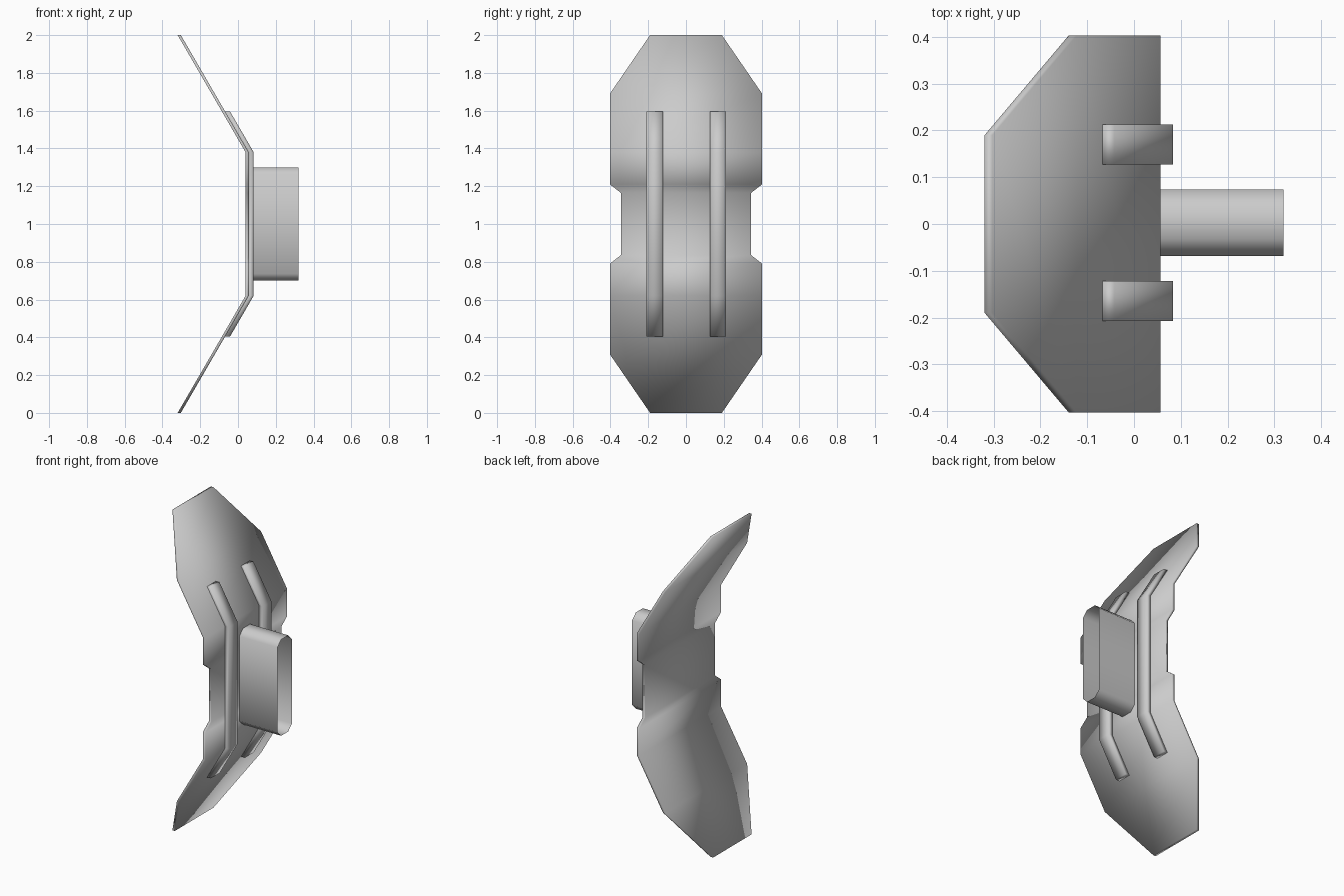
import bpy

cube = bpy.data.objects.get("Cube")
if cube:
    bpy.data.objects.remove(cube, do_unlink=True)

grey = bpy.data.materials.new("plain grey")
grey.use_nodes = True
grey.diffuse_color = (0.6, 0.6, 0.6, 1)
grey.node_tree.nodes["Principled BSDF"].inputs["Base Color"].default_value = (0.6, 0.6, 0.6, 1)

BEND = 0.38      # half height of the upright middle section
SLOPE = 0.58     # backward lean of the two ends
FACE = 0.057     # outer face of the middle section


def outer_x(h):
    """Outer surface of the bent plate at height h from its middle."""
    return FACE - SLOPE * max(0, abs(h) - BEND)


def make_object(name, verts, faces):
    mesh = bpy.data.meshes.new(name)
    mesh.from_pydata(verts, [], faces)
    mesh.materials.append(grey)
    for p in mesh.polygons:
        p.use_smooth = True
    obj = bpy.data.objects.new(name, mesh)
    bpy.context.collection.objects.link(obj)
    return obj


def bent_slab(name, rows, y_mid, x_back, x_front):
    """Slab following the bend; rows are (height, half width)."""
    verts, faces = [], []
    for h, w in rows:
        x = outer_x(h)
        verts += [(x + dx, y_mid + y, 1 + h) for dx, y in
                  ((x_front, -w), (x_front, w), (x_back, w), (x_back, -w))]
    for r in range(len(rows) - 1):
        a, b = 4 * r, 4 * r + 4
        for i in range(4):
            j = (i + 1) % 4
            faces.append((a + i, a + j, b + j, b + i))
    last = 4 * (len(rows) - 1)
    faces += [(3, 2, 1, 0), tuple(range(last, last + 4))]
    return make_object(name, verts, faces)


# Bent plate with tapered ends and a notched waist
upper = [(0.165, 0.345), (0.21, 0.403), (BEND, 0.403), (0.69, 0.403), (1.0, 0.19)]
rows = [(-h, w) for h, w in reversed(upper)] + upper
bent_slab("plate", rows, 0, -0.017, 0)

# Two raised ribs running over the bends
for side, y in (("front", -0.165), ("back", 0.17)):
    bent_slab(side + "_rib", [(h, 0.043) for h in (-0.595, -BEND, BEND, 0.595)],
              y, -0.002, 0.026)

# Open-ended tube with chamfered corners
W, H, C = 0.071, 0.3, 0.036
quarter = [(W, H - C), (W - C, H)]
ring = (quarter + [(-y, z) for y, z in reversed(quarter)]
        + [(-y, -z) for y, z in quarter] + [(y, -z) for y, z in reversed(quarter)])
n = len(ring)
tube = [(x, y + 0.003, 1 + z) for x in (FACE, 0.32) for y, z in ring]
make_object("open_tube", tube,
            [(i, (i + 1) % n, n + (i + 1) % n, n + i) for i in range(n)])
